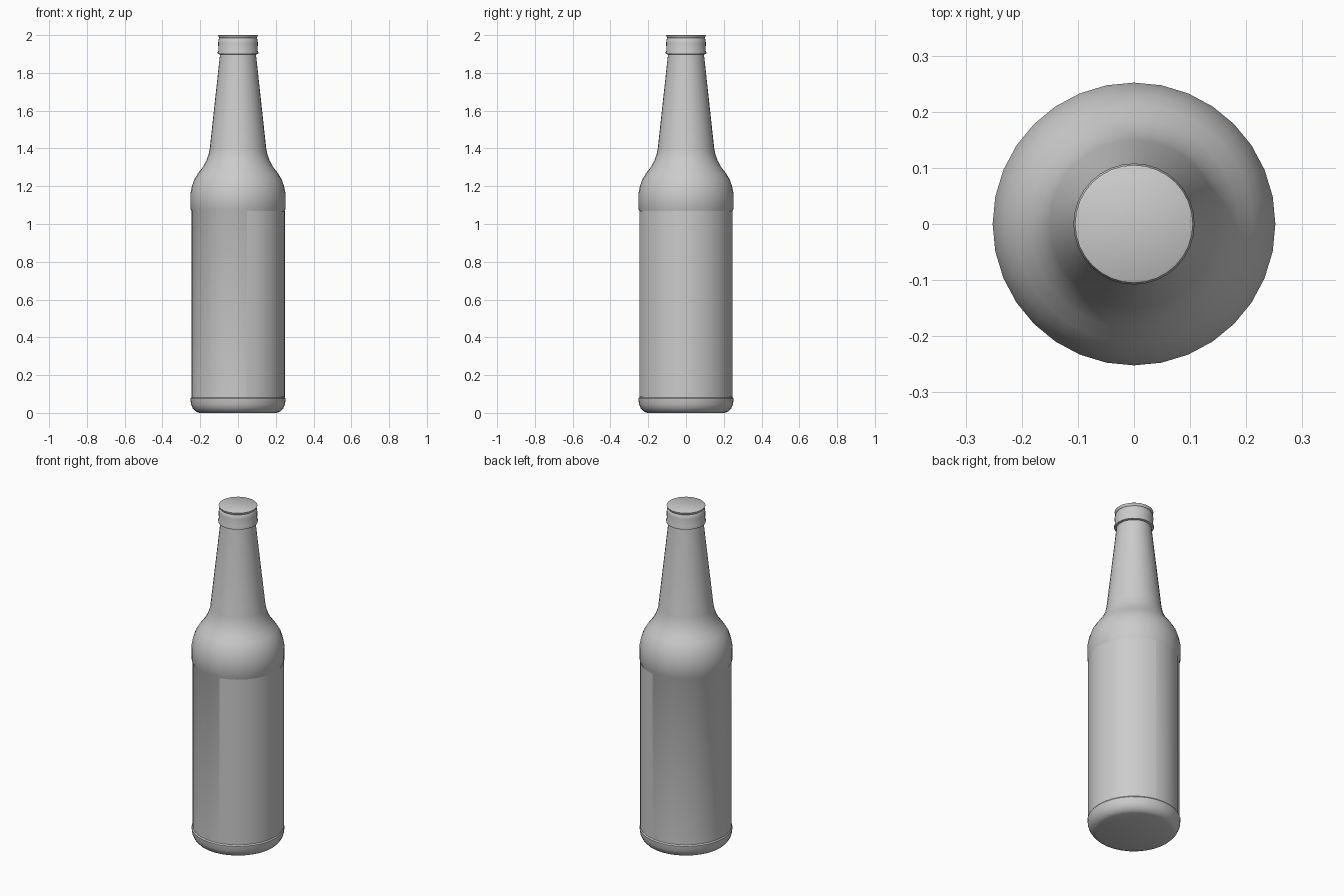
import bpy, bmesh, math

if "Cube" in bpy.data.objects:
    bpy.data.objects.remove(bpy.data.objects["Cube"])

SIDES = 32


def finish(bm, name, angle):
    mesh = bpy.data.meshes.new(name)
    bmesh.ops.recalc_face_normals(bm, faces=bm.faces)
    bm.to_mesh(mesh)
    bm.free()
    obj = bpy.data.objects.new(name, mesh)
    bpy.context.collection.objects.link(obj)
    bpy.ops.object.select_all(action='DESELECT')
    obj.select_set(True)
    bpy.context.view_layer.objects.active = obj
    bpy.ops.object.shade_smooth_by_angle(angle=math.radians(angle))
    return obj


def lathe(name, profile, angle=35):
    """Revolve (radius, height) points around z and close both ends."""
    bm = bmesh.new()
    rings = []
    for r, z in profile:
        rings.append([bm.verts.new((r * math.cos(math.tau * i / SIDES),
                                    r * math.sin(math.tau * i / SIDES), z))
                      for i in range(SIDES)])
    for a, b in zip(rings, rings[1:]):
        for i in range(SIDES):
            j = (i + 1) % SIDES
            bm.faces.new((a[i], a[j], b[j], b[i]))
    bm.faces.new(rings[0][::-1])
    bm.faces.new(rings[-1])
    return finish(bm, name, angle)


# Glass body: rounded base, recessed label panel, shoulder and tapered neck
lathe("bottle_body", [
    (0.205, 0.0), (0.225, 0.008), (0.24, 0.025), (0.249, 0.045), (0.252, 0.075),
    (0.247, 0.082), (0.247, 1.07), (0.252, 1.08), (0.252, 1.16),
    (0.244, 1.20), (0.232, 1.235), (0.212, 1.268), (0.187, 1.30),
    (0.168, 1.335), (0.157, 1.365), (0.150, 1.395), (0.095, 1.90),
])

# Crimped lip and flat cap on the mouth
lathe("bottle_cap", [
    (0.094, 1.897), (0.107, 1.90), (0.108, 1.908), (0.104, 1.918), (0.105, 1.96),
    (0.102, 1.978), (0.098, 1.984), (0.104, 1.992), (0.105, 1.998), (0.102, 2.0),
])

# Wrapped label panel, on the right side of the body
bm = bmesh.new()
cols = []
for i in range(-7, 8):
    a = math.tau * i / SIDES
    cols.append([bm.verts.new((0.25 * math.cos(a), 0.25 * math.sin(a), z))
                 for z in (0.085, 1.07)])
for a, b in zip(cols, cols[1:]):
    bm.faces.new((a[0], b[0], b[1], a[1]))
finish(bm, "label_panel", 35)
